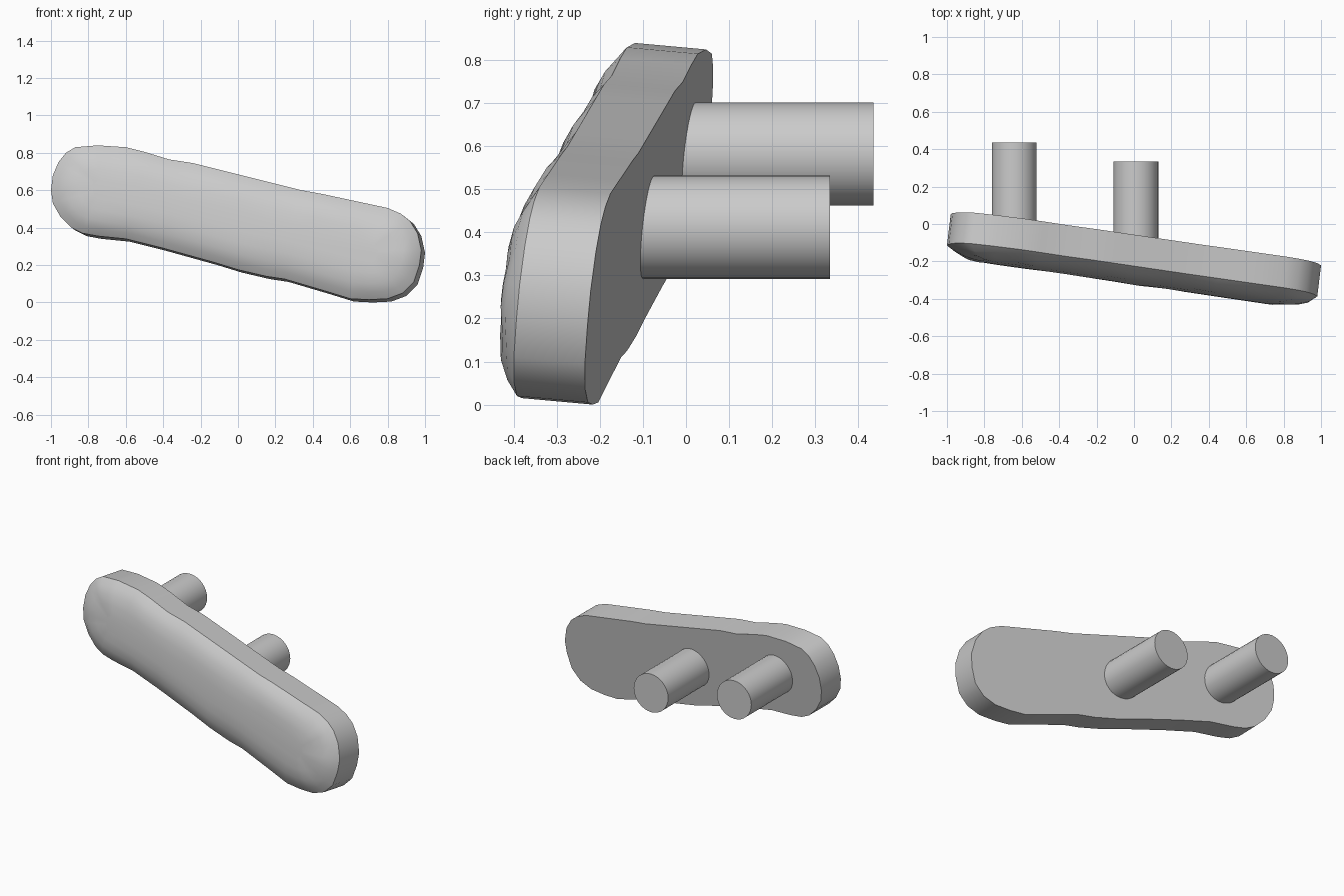
import bpy
import bmesh
import math
from mathutils import Vector

cube = bpy.data.objects.get("Cube")
if cube:
    bpy.data.objects.remove(cube, do_unlink=True)

# One matte grey for every part
grey = bpy.data.materials.new("matte grey")
grey.use_nodes = True
colour = (0.6, 0.6, 0.6, 1)
grey.diffuse_color = colour
grey.node_tree.nodes["Principled BSDF"].inputs["Base Color"].default_value = colour


def finish(name, bm, angle):
    """Turn a bmesh into a named, shaded object."""
    bmesh.ops.recalc_face_normals(bm, faces=bm.faces)
    mesh = bpy.data.meshes.new(name)
    bm.to_mesh(mesh)
    bm.free()
    mesh.materials.append(grey)
    obj = bpy.data.objects.new(name, mesh)
    bpy.context.collection.objects.link(obj)
    bpy.ops.object.select_all(action="DESELECT")
    obj.select_set(True)
    bpy.context.view_layer.objects.active = obj
    bpy.ops.object.shade_smooth_by_angle(angle=math.radians(angle))
    return obj


# Front rim of the slab as (x, z), clockwise from the left end
RIM = [(-1, .6), (-.99, .68), (-.96, .75), (-.92, .8), (-.87, .83), (-.75, .84),
       (-.6, .83), (-.5, .805), (-.37, .765), (-.24, .745), (-.12, .715),
       (.02, .68), (.2, .635), (.34, .6), (.45, .58), (.66, .535), (.8, .505),
       (.87, .475), (.92, .435), (.96, .37), (.98, .28), (.97, .2), (.94, .11),
       (.88, .05), (.8, .02), (.7, .015), (.6, .02), (.47, .06), (.25, .125),
       (.15, .14), (0, .175), (-.13, .215), (-.4, .29), (-.6, .34), (-.75, .355),
       (-.83, .37), (-.89, .4), (-.95, .46), (-.99, .53)]
SPINE_A, SPINE_B = Vector((-.72, .6)), Vector((.7, .27))
THICK = Vector((-.02, -.165, .015))
NORMAL = THICK.normalized()


def on_back(x, z):
    """Point on the tilted back plane."""
    return Vector((x, -.13 - .12 * x + .108 * z, z))


def inset(point, amount):
    """Move a rim point toward the spine of the slab."""
    p = Vector(point)
    along = SPINE_B - SPINE_A
    t = max(0, min(1, (p - SPINE_A).dot(along) / along.length_squared))
    return p.lerp(SPINE_A + along * t, amount)


def ring(bm, amount, depth, height, bump):
    """A loop of vertices, inset and raised, with a gentle lumpy ripple."""
    verts = []
    for i, point in enumerate(RIM):
        p = inset(point, amount)
        lump = bump * (math.sin(p.x * 21) + math.sin(i * 1.9)) / 2
        base = on_back(p.x - THICK.x, p.y - THICK.z)
        verts.append(bm.verts.new(base + THICK * depth + NORMAL * (height + lump)))
    return verts


# Slab: flat back, straight wall, low domed front
bm = bmesh.new()
rings = [ring(bm, *row) for row in (
    (0, 0, 0, 0), (0, 1, 0, 0), (.14, 1, .027, .008), (.32, 1, .048, .008),
    (.55, 1, .059, .004), (.8, 1, .063, 0))]
bm.faces.new(rings[0])
bm.faces.new(rings[-1])
for low, high in zip(rings, rings[1:]):
    for i in range(len(RIM)):
        j = (i + 1) % len(RIM)
        bm.faces.new((low[i], low[j], high[j], high[i]))
finish("grip_slab", bm, 32)


# Two round pegs running straight back from the slab
def peg(name, x, z, end, radius=.12):
    start = on_back(x, z).y - .06
    bm = bmesh.new()
    bmesh.ops.create_cone(bm, cap_ends=True, segments=32, radius1=radius,
                          radius2=radius, depth=end - start)
    for v in bm.verts:
        v.co = Vector((x + v.co.x, (start + end) / 2 + v.co.z, z + v.co.y))
    finish(name, bm, 30)


peg("right_peg", -.64, .582, .435)
peg("left_peg", .01, .412, .335)
